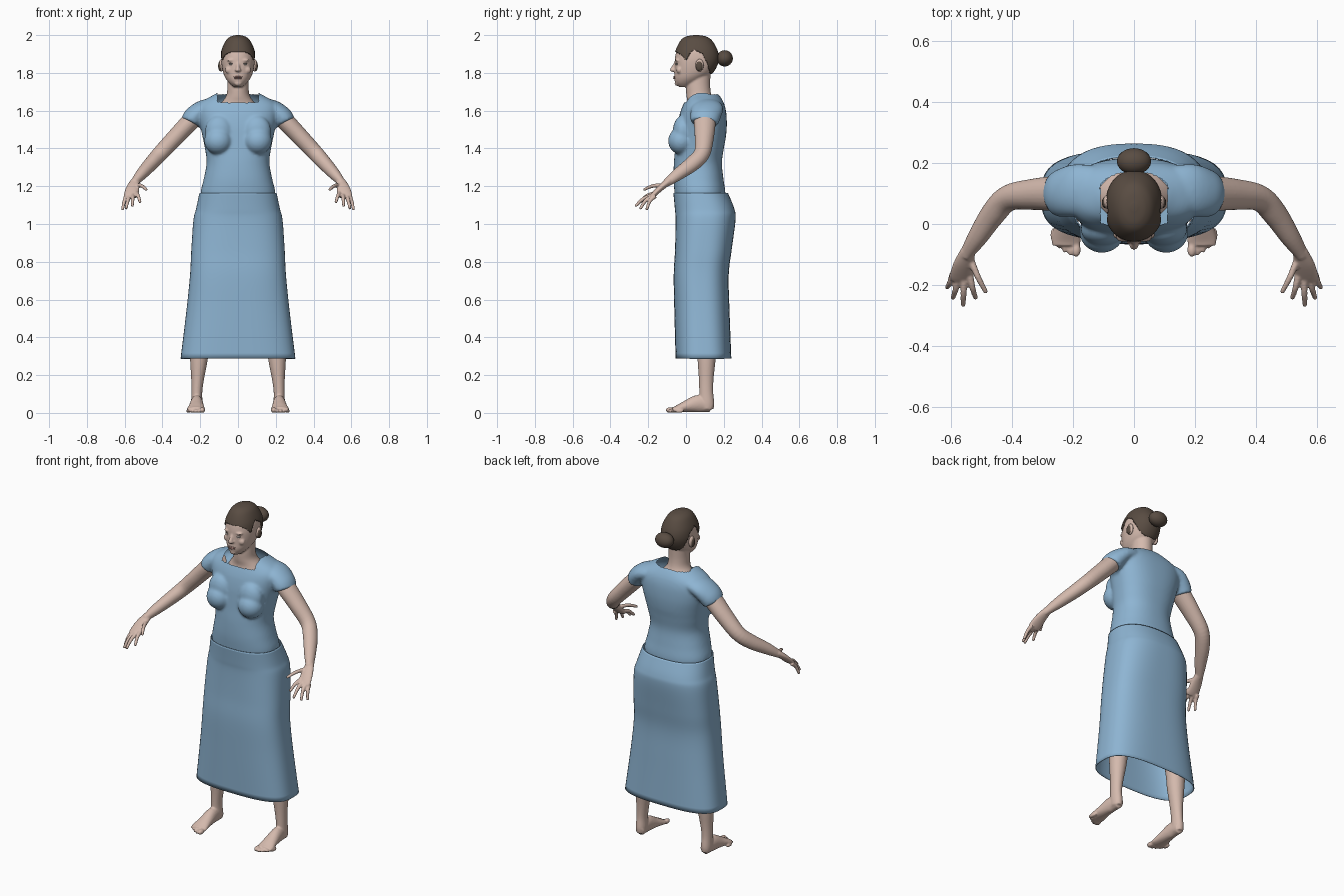
import bpy
import bmesh
from math import cos, sin, pi
from mathutils import Vector, Matrix

old = bpy.data.objects.get("Cube")
if old:
    bpy.data.objects.remove(old, do_unlink=True)


def material(name, rgb):
    m = bpy.data.materials.new(name)
    m.use_nodes = True
    m.diffuse_color = (*rgb, 1)
    node = next(n for n in m.node_tree.nodes if n.type == 'BSDF_PRINCIPLED')
    node.inputs["Base Color"].default_value = (*rgb, 1)
    return m


SKIN = material("skin", (0.66, 0.49, 0.42))
BLUE = material("blue cloth", (0.27, 0.46, 0.65))
HAIR = material("brown hair", (0.10, 0.073, 0.055))
LIP = material("lip", (0.42, 0.24, 0.21))
EYE = material("eye", (0.55, 0.50, 0.47))
X, Y = Vector((1, 0, 0)), Vector((0, 1, 0))


def smooth_rows(rows, sub):
    """Catmull-Rom interpolation of rows of numbers."""
    out = []
    for i in range(len(rows) - 1):
        a, b, c, d = (rows[max(0, min(len(rows) - 1, i + k))] for k in (-1, 0, 1, 2))
        for j in range(sub):
            t = j / sub
            out.append([q + t * (r - p) / 2 + t * t * (p - 2.5 * q + 2 * r - s / 2)
                        + t ** 3 * (1.5 * (q - r) + (s - p) / 2)
                        for p, q, r, s in zip(a, b, c, d)])
    return out + [list(rows[-1])]


def skin_rings(bm, rings, cap):
    vs = [[bm.verts.new(p) for p in ring] for ring in rings]
    n = len(vs[0])
    faces = [bm.faces.new((a[i], a[(i + 1) % n], b[(i + 1) % n], b[i]))
             for a, b in zip(vs, vs[1:]) for i in range(n)]
    if cap:
        faces += [bm.faces.new(vs[0]), bm.faces.new(vs[-1])]
    bmesh.ops.recalc_face_normals(bm, faces=faces)


def slices(bm, rows, n=64, sub=6, cap=True):
    """Stack of level rounded sections: z, half width, front y, back y, squareness."""
    rings = []
    for z, w, f, b, p in smooth_rows(rows, sub):
        ring = []
        for i in range(n):
            c, s = cos(2 * pi * i / n), sin(2 * pi * i / n)
            k = (abs(c) ** p + abs(s) ** p) ** (-1 / p)
            ring.append((w * c * k, (f + b) / 2 + (b - f) / 2 * s * k, z))
        rings.append(ring)
    skin_rings(bm, rings, cap)


def tube(bm, rows, ref=Y, n=24, sub=5):
    """Oval tube along a path: x, y, z, radius along ref, other radius."""
    pts = smooth_rows(rows, sub)
    rings = []
    for i, row in enumerate(pts):
        t = Vector(pts[min(i + 1, len(pts) - 1)][:3]) - Vector(pts[max(i - 1, 0)][:3])
        t.normalize()
        v = (ref - t * ref.dot(t)).normalized()
        u = v.cross(t)
        rings.append([Vector(row[:3]) + v * row[3] * cos(2 * pi * k / n)
                      + u * row[4] * sin(2 * pi * k / n) for k in range(n)])
    skin_rings(bm, rings, True)


def ball(bm, centre, radii):
    bmesh.ops.create_uvsphere(bm, u_segments=24, v_segments=16, radius=1,
                              matrix=Matrix.Translation(centre) @ Matrix.Diagonal((*radii, 1)))


def finish(name, bm, mat, voxel=0, soften=0, mirror=False, thick=0, cut=None):
    """Turn the bmesh into an object, fuse its parts, then trim faces by a rule."""
    me = bpy.data.meshes.new(name)
    bm.to_mesh(me)
    bm.free()
    ob = bpy.data.objects.new(name, me)
    bpy.context.collection.objects.link(ob)
    if voxel:
        mod = ob.modifiers.new("fuse", 'REMESH')
        mod.mode = 'VOXEL'
        mod.voxel_size = voxel
    if soften:
        mod = ob.modifiers.new("soften", 'SMOOTH')
        mod.factor, mod.iterations = 0.5, soften
    if mirror:
        mod = ob.modifiers.new("mirror", 'MIRROR')
        mod.use_mirror_merge = False
    if ob.modifiers:
        bpy.context.view_layer.update()
        deps = bpy.context.evaluated_depsgraph_get()
        ob.data = bpy.data.meshes.new_from_object(ob.evaluated_get(deps))
        ob.modifiers.clear()
    if cut:
        b2 = bmesh.new()
        b2.from_mesh(ob.data)
        doomed = [f for f in b2.faces if cut(f.calc_center_median())]
        bmesh.ops.delete(b2, geom=doomed, context='FACES')
        b2.to_mesh(ob.data)
        b2.free()
    if thick:
        ob.modifiers.new("cloth", 'SOLIDIFY').thickness = thick
    ob.data.materials.clear()
    ob.data.materials.append(mat)
    for p in ob.data.polygons:
        p.use_smooth = True
        p.material_index = 0
    return ob


# Head, neck and nose
HEAD = [(1.725, .022, -.035, .02, 2), (1.745, .045, -.055, .06, 2), (1.77, .065, -.062, .10, 2),
        (1.80, .078, -.061, .135, 2.1), (1.84, .086, -.060, .158, 2.2), (1.88, .088, -.058, .167, 2.2),
        (1.925, .080, -.047, .157, 2.2), (1.965, .058, -.023, .13, 2.1), (1.986, .034, .005, .10, 2),
        (1.994, .005, .048, .06, 2)]
bm = bmesh.new()
slices(bm, HEAD)
slices(bm, [(1.60, .12, .0, .18, 2), (1.64, .09, .008, .155, 2), (1.68, .062, .002, .135, 2),
            (1.73, .056, .0, .128, 2), (1.80, .056, .01, .13, 2)])
tube(bm, [(0, -.05, 1.862, .008, .008), (0, -.061, 1.838, .009, .01), (0, -.071, 1.818, .012, .014)], X)
ball(bm, (0, -.067, 1.815), (.016, .018, .01))
ball(bm, (0, -.047, 1.745), (.02, .013, .014))
for s in (1, -1):
    ball(bm, (s * .034, -.045, 1.867), (.026, .014, .007))
    ball(bm, (s * .045, -.035, 1.815), (.024, .016, .02))
finish("head_and_neck", bm, SKIN, voxel=.005, soften=3)

# Facial details
bm = bmesh.new()
ball(bm, (0, -.057, 1.779), (.024, .012, .004))
ball(bm, (0, -.056, 1.771), (.02, .012, .005))
finish("lips", bm, LIP)
bm = bmesh.new()
ball(bm, (.034, -.047, 1.846), (.014, .009, .006))
finish("eyes", bm, EYE, mirror=True)
bm = bmesh.new()
ball(bm, (.034, -.047, 1.852), (.016, .0095, .002))
finish("eyelashes", bm, HAIR, mirror=True)

# Ears with dark hollows
bm = bmesh.new()
ball(bm, (.088, .072, 1.84), (.013, .022, .033))
finish("ears", bm, SKIN, mirror=True)
bm = bmesh.new()
ball(bm, (.095, .07, 1.836), (.01, .018, .026))
finish("ear_hollows", bm, HAIR, mirror=True)

# Hair cap, trimmed along the hairline, and the bun
LINE = [(-.2, 1.917), (-.05, 1.912), (-.02, 1.89), (0, 1.865), (.02, 1.905), (.045, 1.925),
        (.09, 1.90), (.115, 1.85), (.13, 1.795), (.3, 1.785)]


def below_hairline(c):
    for (y0, z0), (y1, z1) in zip(LINE, LINE[1:]):
        if y0 <= c.y < y1:
            return c.z < z0 + (z1 - z0) * (c.y - y0) / (y1 - y0)
    return True


bm = bmesh.new()
slices(bm, [(z + (.006 if z > 1.95 else 0), w + .006, f - .006, b + .008, p)
            for z, w, f, b, p in HEAD], n=128, sub=10)
finish("hair", bm, HAIR, cut=below_hairline, thick=.008)
bm = bmesh.new()
ball(bm, (0, .205, 1.877), (.056, .043, .043))
finish("hair_bun", bm, HAIR)

# Bodice with bust and short sleeves, opened at the neck
bm = bmesh.new()
slices(bm, [(1.12, .193, -.055, .205, 2.3), (1.17, .197, -.061, .208, 2.3), (1.24, .181, -.066, .198, 2.3),
            (1.325, .166, -.064, .19, 2.3), (1.40, .175, -.057, .20, 2.4), (1.46, .187, -.052, .211, 2.4),
            (1.52, .20, -.046, .216, 2.5), (1.58, .213, -.034, .214, 2.5), (1.62, .213, -.02, .207, 2.5),
            (1.65, .19, -.007, .196, 2.4), (1.68, .135, .0, .177, 2.2), (1.697, .105, .008, .16, 2),
            (1.706, .085, .015, .15, 2)])
for s in (1, -1):
    ball(bm, (s * .105, -.025, 1.44), (.074, .07, .072))
    ball(bm, (s * .10, -.018, 1.49), (.075, .052, .085))
    tube(bm, [(s * .09, .115, 1.625, .07, .045), (s * .18, .112, 1.61, .085, .048),
              (s * .232, .102, 1.568, .08, .056), (s * .252, .097, 1.535, .073, .053)])
finish("bodice", bm, BLUE, voxel=.008, soften=6,
       cut=lambda c: abs(c.x) < .11 and c.z > 1.647 + min(.45 * c.y, .04))

# Long skirt, open at the hem
bm = bmesh.new()
slices(bm, [(1.165, .204, -.067, .222, 2.4), (1.08, .222, -.059, .256, 2.5), (1.02, .236, -.055, .262, 2.6),
            (.865, .247, -.058, .242, 2.8), (.73, .254, -.065, .226, 2.8), (.55, .272, -.062, .23, 2.8),
            (.287, .304, -.055, .24, 3)], cap=False)
finish("skirt", bm, BLUE, thick=.004)

# Arms and hands
bm = bmesh.new()
tube(bm, [(.20, .105, 1.60, .055, .05), (.25, .10, 1.545, .058, .049), (.33, .097, 1.46, .051, .046),
          (.41, .085, 1.375, .043, .042), (.46, .035, 1.32, .042, .038), (.51, -.04, 1.265, .034, .031),
          (.543, -.09, 1.227, .025, .022), (.55, -.105, 1.217, .022, .02)])
tube(bm, [(.543, -.088, 1.228, .024, .02), (.556, -.13, 1.195, .034, .017),
          (.565, -.17, 1.157, .039, .014), (.567, -.185, 1.143, .034, .011)], X)
FINGERS = [((.538, -.165, 1.163), (.519, -.240, 1.118)), ((.556, -.175, 1.153), (.559, -.264, 1.098)),
           ((.575, -.175, 1.148), (.592, -.240, 1.084)), ((.592, -.163, 1.148), (.611, -.207, 1.080)),
           ((.535, -.115, 1.205), (.486, -.220, 1.183))]
for base, tip in FINGERS:
    a, b = Vector(base), Vector(tip)
    mid = (a + b) / 2 + Vector((0, -.006, .008))
    tube(bm, [(*a, .012, .012), (*mid, .010, .010), (*b, .008, .008)], X, n=12)
    ball(bm, b, (.008, .008, .008))
finish("arms", bm, SKIN, voxel=.0045, soften=2, mirror=True)

# Legs, feet and toes
bm = bmesh.new()
tube(bm, [(.13, .10, .95, .085, .09), (.17, .11, .60, .06, .065), (.20, .112, .40, .055, .054),
          (.207, .109, .285, .047, .048), (.214, .107, .18, .034, .039), (.218, .107, .11, .029, .037),
          (.218, .11, .05, .03, .04), (.218, .112, .018, .026, .034)], X)
tube(bm, [(.216, .135, .032, .026, .029), (.218, .07, .049, .032, .046), (.22, 0, .034, .04, .031),
          (.222, -.05, .020, .048, .018), (.222, -.07, .016, .045, .014)], X)
for i in range(5):
    r = .015 if i == 0 else .0105
    ball(bm, (.189 + .0185 * i, -.084 + .003 * i * i, r), (r, .024, r))
finish("legs", bm, SKIN, voxel=.005, soften=2, mirror=True)
